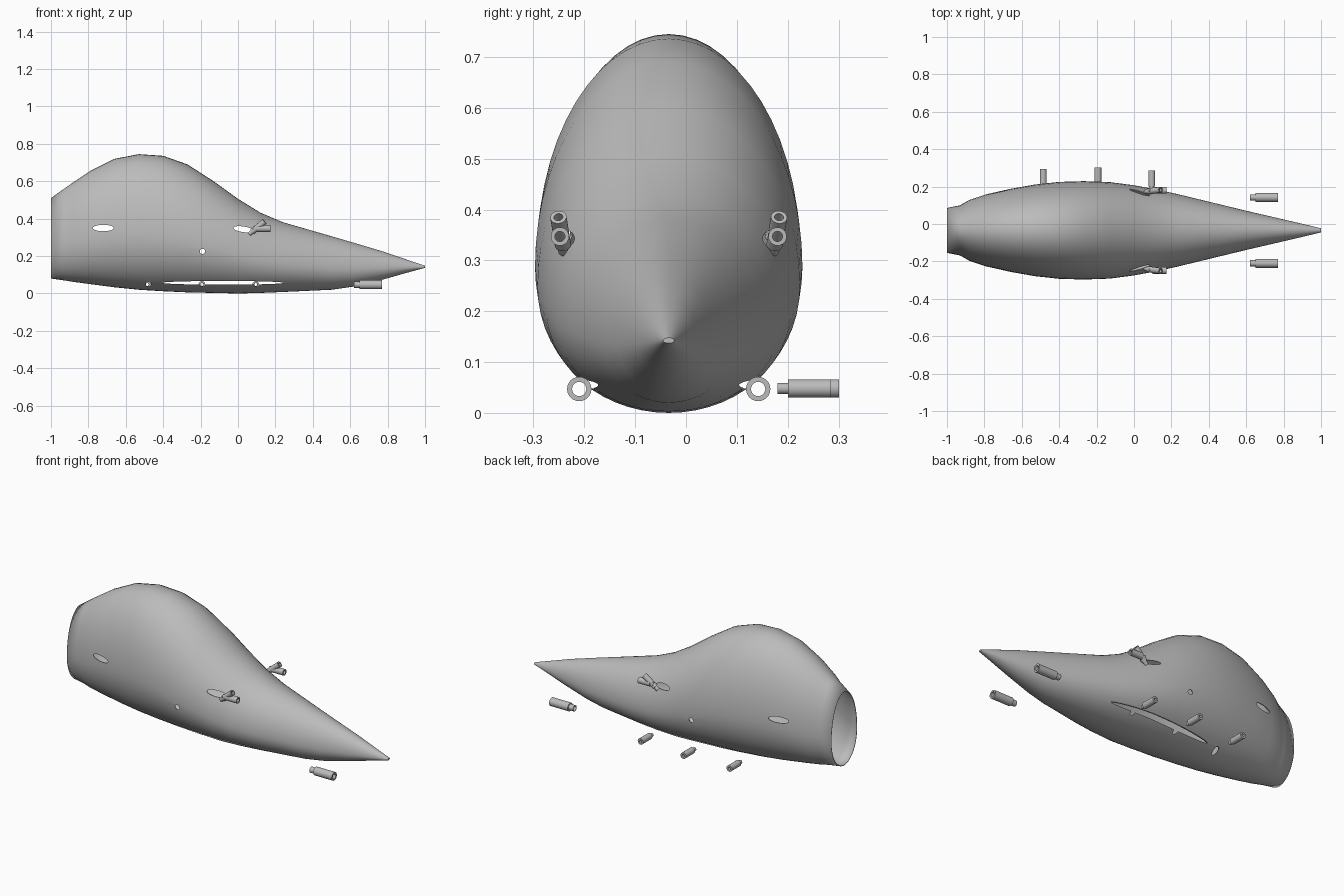
import bpy, bmesh, math
from mathutils import Vector

cube = bpy.data.objects.get("Cube")
if cube:
    bpy.data.objects.remove(cube)

grey = bpy.data.materials.new("plain_grey")
grey.use_nodes = True
grey.diffuse_color = (0.5, 0.5, 0.5, 1)
grey.node_tree.nodes["Principled BSDF"].inputs["Base Color"].default_value = (0.5, 0.5, 0.5, 1)

MID = -0.034  # y of the hull's centre plane


def make_object(name, bm, angle=35):
    bmesh.ops.recalc_face_normals(bm, faces=bm.faces[:])
    mesh = bpy.data.meshes.new(name)
    bm.to_mesh(mesh)
    bm.free()
    mesh.materials.append(grey)
    obj = bpy.data.objects.new(name, mesh)
    bpy.context.collection.objects.link(obj)
    activate(obj)
    bpy.ops.object.shade_smooth_by_angle(angle=math.radians(angle))
    return obj


def activate(obj):
    bpy.ops.object.select_all(action='DESELECT')
    obj.select_set(True)
    bpy.context.view_layer.objects.active = obj


def bridge(bm, a, b):
    n = len(a)
    for i in range(n):
        bm.faces.new((a[i], a[(i + 1) % n], b[(i + 1) % n], b[i]))


# Hull stations: x, bottom z, top z, half width
stations = [
    (-1.0, .08, .51, .12), (-.93, .07, .56, .134), (-.88, .062, .595, .163),
    (-.79, .05, .655, .193), (-.66, .033, .72, .222), (-.53, .02, .745, .245),
    (-.4, .012, .736, .259), (-.27, .006, .69, .263), (-.13, .003, .6, .258),
    (0, 0, .506, .241), (.12, .003, .432, .219), (.24, .008, .381, .192),
    (.5, .02, .306, .129), (.62, .037, .271, .1), (.78, .076, .223, .063),
    (.9, .11, .182, .035), (1.0, .137, .148, .011)]


def egg_ring(bm, x, low, high, half, sides=56):
    centre = low + .41 * (high - low)
    ring = []
    for i in range(sides):
        a = math.tau * i / sides
        rise = high - centre if math.sin(a) > 0 else centre - low
        ring.append(bm.verts.new((x, MID + half * math.cos(a), centre + rise * math.sin(a))))
    return ring


bm = bmesh.new()
rings = [egg_ring(bm, *s) for s in stations]
for a, b in zip(rings, rings[1:]):
    bridge(bm, a, b)
bm.faces.new(rings[-1])
hull = make_object("hull", bm)
shell = hull.modifiers.new("shell", 'SOLIDIFY')
shell.thickness = .004
shell.offset = -1
bpy.ops.object.modifier_apply(modifier=shell.name)

# Openings through both flanks: x, z, half length, half height, tilt
openings = [(-.72, .35, .056, .017, 0), (.03, .343, .055, .015, .15),
            (-.19, .225, .014, .014, 0), (-.08, .057, .325, .01, 0)]
openings += [(x, .05, .014, .014, 0) for x in (-.48, -.19, .1)]
for x, z, rx, rz, tilt in openings:
    bpy.ops.mesh.primitive_cylinder_add(vertices=32, radius=1, depth=1.2,
                                        location=(x, MID, z),
                                        rotation=(math.pi / 2, tilt, 0))
    cutter = bpy.context.object
    cutter.name = "opening_cutter"
    cutter.hide_render = True
    cutter.scale = (rx, rz, 1)
    bpy.context.view_layer.update()
    activate(hull)
    cut = hull.modifiers.new("opening", 'BOOLEAN')
    cut.operation = 'DIFFERENCE'
    cut.solver = 'EXACT'
    cut.object = cutter
    bpy.ops.object.modifier_apply(modifier=cut.name)
    bpy.data.objects.remove(cutter)


# Hollow stepped tube running from a narrow neck to a wide open mouth
def tube(name, start, end, radius, neck_radius, bore, neck=.2):
    start, end = Vector(start), Vector(end)
    axis = end - start
    turn = axis.to_track_quat('Z', 'Y')
    length = axis.length
    profile = [(0, neck_radius), (neck * length, neck_radius), (neck * length, radius),
               (length, radius), (length, bore), (0, bore)]
    bm = bmesh.new()
    loops = []
    for t, r in profile:
        loops.append([bm.verts.new(start + turn @ Vector((r * math.cos(a), r * math.sin(a), t)))
                      for a in (math.tau * i / 24 for i in range(24))])
    for a, b in zip(loops, loops[1:] + loops[:1]):
        bridge(bm, a, b)
    make_object(name, bm)


# Mirrored tubes: nose thrusters and the paired side nozzles
for side, label in ((1, "left"), (-1, "right")):
    y = MID + side * .176
    tube("nose_thruster_" + label, (.62, y, .047), (.77, y, .047), .024, .017, .014)
    y = MID + side * .214
    tube("side_nozzle_" + label, (.08, y, .347), (.175, y, .347), .018, .012, .013 - .003)
    tube("angled_nozzle_" + label, (.06, y - side * .008, .317),
         (.142, y + side * .003, .385), .016, .011, .009)

# Row of tubes standing off the back flank
for i, (x, y) in enumerate(((-.485, .293), (-.193, .301), (.095, .285))):
    tube("flank_thruster_%d" % (i + 1), (x, y - .105, .048), (x, y, .048), .018, .011, .008)
